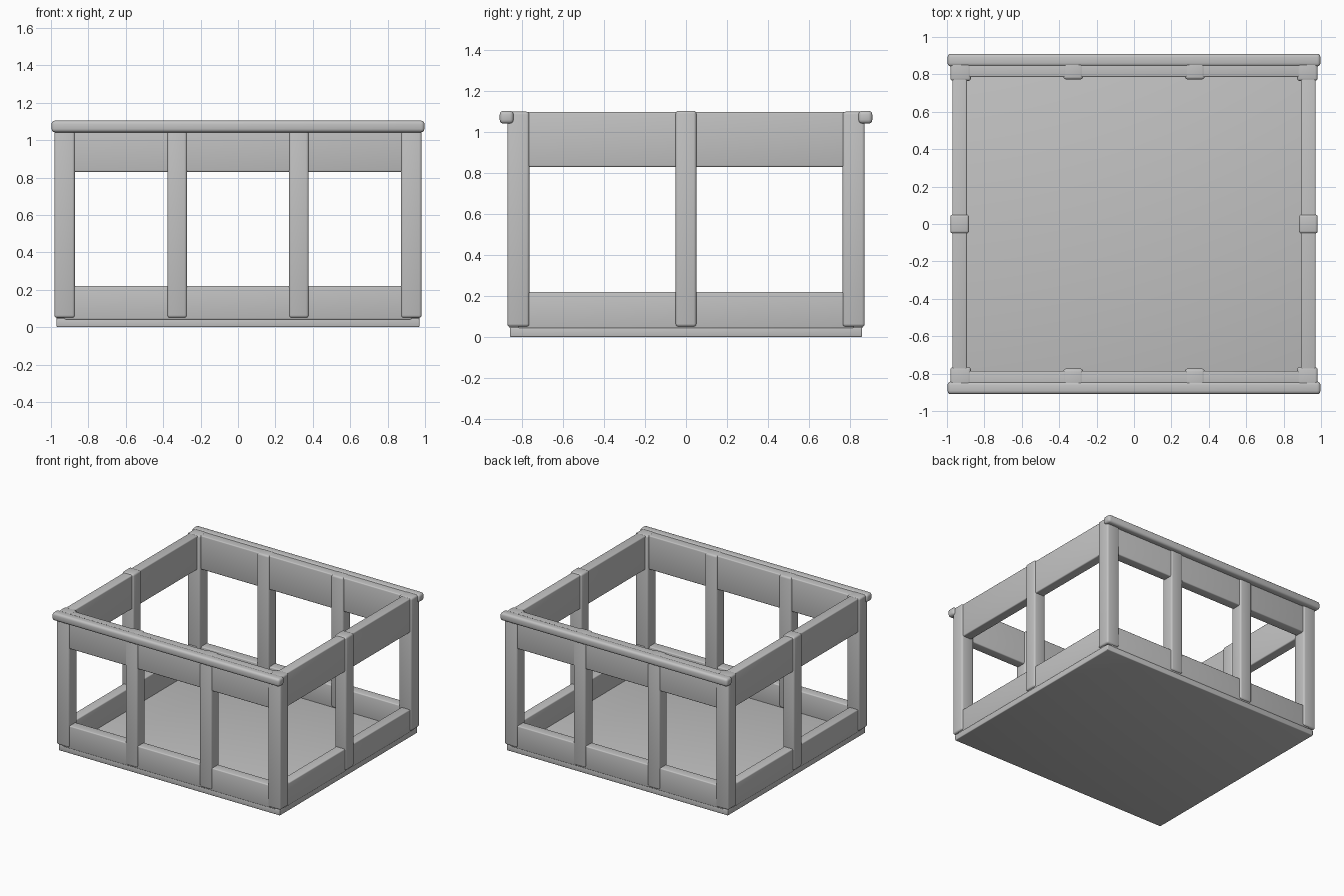
import bpy

if "Cube" in bpy.data.objects:
    bpy.data.objects.remove(bpy.data.objects["Cube"])

grey = bpy.data.materials.new("plain_grey")
grey.diffuse_color = (0.54, 0.54, 0.54, 1.0)
grey.use_nodes = True
grey.node_tree.nodes["Principled BSDF"].inputs["Base Color"].default_value = grey.diffuse_color


def box(name, x, y, z, bevel=0.014):
    """Rounded box spanning the given (low, high) ranges."""
    spans = (x, y, z)
    bpy.ops.mesh.primitive_cube_add(size=1, location=[(a + b) / 2 for a, b in spans])
    ob = bpy.context.object
    ob.name = name
    ob.scale = [abs(b - a) for a, b in spans]
    bpy.ops.object.transform_apply(location=False, rotation=False, scale=True)
    ob.data.materials.append(grey)
    mod = ob.modifiers.new("rounded_edges", "BEVEL")
    mod.width = bevel
    mod.segments = 3
    bpy.ops.object.modifier_apply(modifier=mod.name)
    bpy.ops.object.shade_smooth_by_angle(angle=0.6)
    return ob


def span(side, a, b):
    """Mirror a range to the negative side when needed."""
    return tuple(sorted((side * a, side * b)))


LOW, TOP = 0.05, 1.10

# Floor slab
box("floor", (-0.97, 0.97), (-0.86, 0.86), (0.0, 0.047), 0.006)

for s, end in ((-1, "front"), (1, "back")):
    # Upper and lower boards, front and back
    box(end + "_upper_board", (-0.93, 0.93), span(s, 0.785, 0.863), (0.83, 1.098), 0.008)
    box(end + "_lower_board", (-0.93, 0.93), span(s, 0.785, 0.863), (0.04, 0.22), 0.008)
    # Overhanging rounded rail
    box(end + "_rail", (-0.997, 0.997), span(s, 0.842, 0.91), (1.042, 1.104), 0.018)
    for t, hand in ((-1, "left"), (1, "right")):
        # Corner and intermediate posts
        box(f"{end}_{hand}_corner_post", span(t, 0.872, 0.982), span(s, 0.765, 0.873), (LOW, TOP))
        box(f"{end}_{hand}_middle_post", span(t, 0.273, 0.378), span(s, 0.773, 0.873), (LOW, TOP))

for t, hand in ((-1, "left"), (1, "right")):
    # Side boards and centre post
    box(hand + "_upper_board", span(t, 0.893, 0.971), (-0.82, 0.82), (0.83, 1.098), 0.008)
    box(hand + "_lower_board", span(t, 0.893, 0.971), (-0.82, 0.82), (0.04, 0.22), 0.008)
    box(hand + "_centre_post", span(t, 0.882, 0.982), (-0.051, 0.051), (LOW, 1.104))
